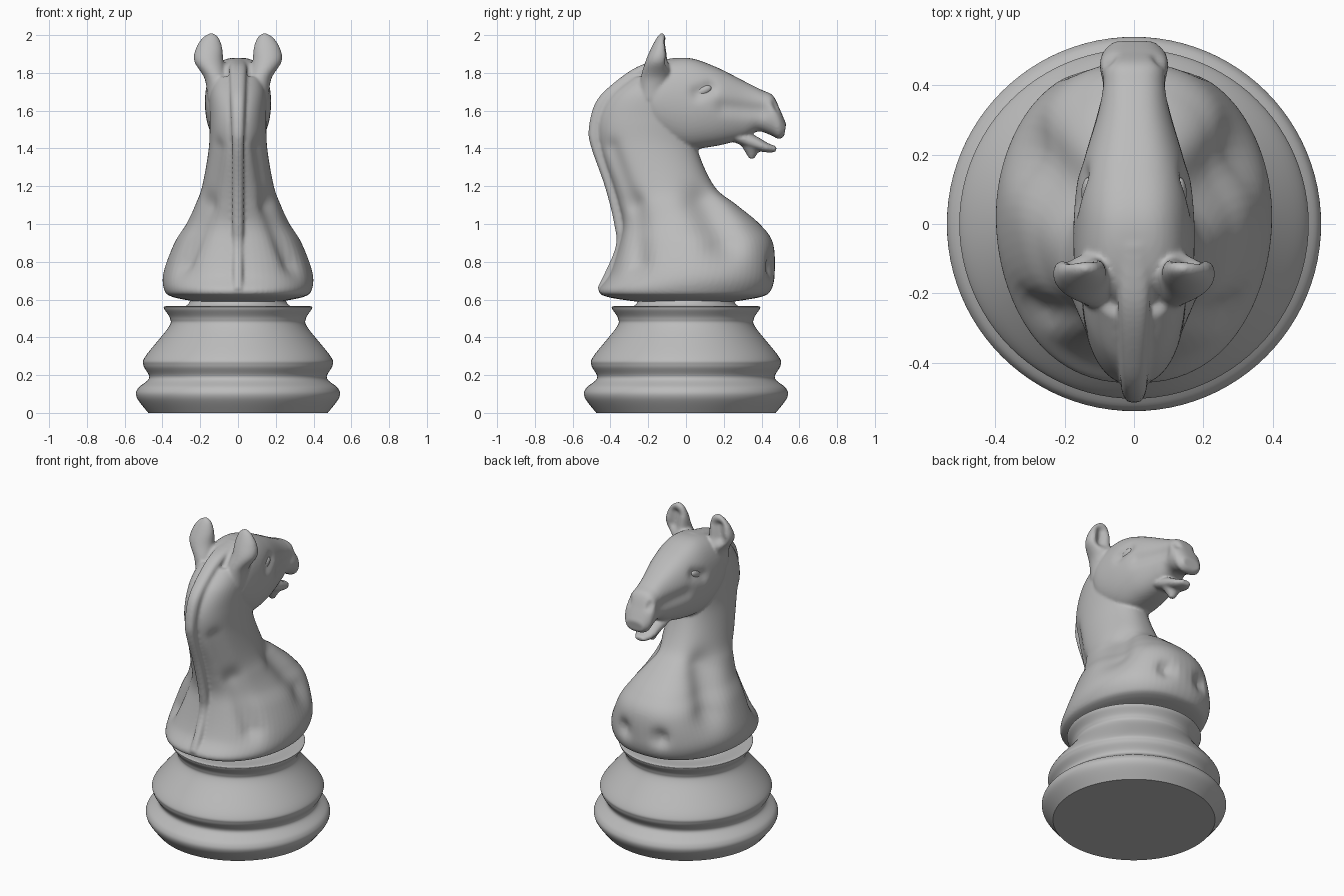
import bpy, bmesh, math
from mathutils import Vector

cube = bpy.data.objects.get("Cube")
if cube:
    bpy.data.objects.remove(cube, do_unlink=True)

colour = (.5, .5, .5, 1)
grey = bpy.data.materials.new("plain grey")
grey.use_nodes = True
grey.diffuse_color = colour
grey.node_tree.nodes["Principled BSDF"].inputs["Base Color"].default_value = colour


def spline(rows, steps):
    """Smooth curve through rows of any number of values."""
    rows = [Vector(row) for row in rows]
    result = []
    for i in range(len(rows) - 1):
        before, start, end = rows[max(i - 1, 0)], rows[i], rows[i + 1]
        after = rows[min(i + 2, len(rows) - 1)]
        leave, arrive = (end - before) / 2, (after - start) / 2
        for step in range(steps):
            t = step / steps
            ease = t * t * (3 - 2 * t)
            result.append(start.lerp(end, ease) + leave * t * (1 - t) ** 2
                          - arrive * t * t * (1 - t))
    return result + [rows[-1]]


def level(back, front, height, width, centre=0):
    """Station of a horizontal ring."""
    return back, height, front, height, width, centre


def loft(bm, stations, power=1, steps=8, sides=72):
    """Skin of rings; each station: y, z of one edge, y, z of the other, half width, x centre."""
    rings = []
    for back, top, front, bottom, width, centre in spline(stations, steps):
        ring = []
        for k in range(sides):
            angle = math.tau * k / sides
            along, across = (1 - math.cos(angle)) / 2, math.sin(angle)
            x = centre + width * math.copysign(abs(across) ** power, across)
            ring.append(bm.verts.new((x, back + along * (front - back),
                                      top + along * (bottom - top))))
        rings.append(ring)
    for ring, following in zip(rings, rings[1:]):
        for k in range(sides):
            bm.faces.new((ring[k - 1], ring[k], following[k], following[k - 1]))
    bm.faces.new(rings[0])
    bm.faces.new(rings[-1])
    return [vert for ring in rings for vert in ring]


def dent(verts, start, end, radius, depth, push):
    """Press a soft groove from start to end into both sides of the part."""
    start, end, push = Vector(start), Vector(end), Vector(push).normalized()
    along = end - start
    for vert in verts:
        mirror = math.copysign(1, vert.co.x)
        point = Vector((abs(vert.co.x), vert.co.y, vert.co.z))
        t = max(0, min(1, (point - start).dot(along) / along.length_squared))
        distance = (point - start - along * t).length
        move = push * depth * math.exp(-(distance / radius) ** 2)
        vert.co += Vector((move.x * mirror, move.y, move.z))


def finish(name, bm):
    """Turn the mesh into a smooth shaded object."""
    bmesh.ops.recalc_face_normals(bm, faces=bm.faces)
    mesh = bpy.data.meshes.new(name)
    bm.to_mesh(mesh)
    bm.free()
    mesh.materials.append(grey)
    obj = bpy.data.objects.new(name, mesh)
    bpy.context.collection.objects.link(obj)
    bpy.ops.object.select_all(action='DESELECT')
    obj.select_set(True)
    bpy.context.view_layer.objects.active = obj
    bpy.ops.object.shade_smooth_by_angle(angle=math.radians(40))
    return obj


# Turned base
profile = [(.475, 0), (.535, .08), (.53, .13), (.47, .185), (.5, .25), (.49, .3), (.37, .45),
           (.36, .5), (.39, .55), (.38, .565), (.28, .565), (.25, .6)]
bm = bmesh.new()
loft(bm, [level(-radius, radius, height, radius) for radius, height in profile], sides=96)
finish("turned_base", bm)

# Body and neck
bm = bmesh.new()
neck = loft(bm, [
    level(-.27, .26, .59, .23), level(-.42, .4, .615, .35), level(-.46, .45, .65, .39),
    level(-.4, .47, .74, .395), level(-.35, .46, .9, .34), level(-.335, .39, 1, .28),
    level(-.355, .27, 1.1, .23), level(-.385, .15, 1.2, .19), level(-.45, .06, 1.4, .155),
    level(-.46, .06, 1.55, .15), level(-.4, .05, 1.68, .15), level(-.28, 0, 1.78, .13)], .85)
# Neck groove, shoulder hollow and chest dimple
dent(neck, (.12, -.4, 1.4), (.18, -.3, 1.1), .05, .02, (-2, 1, 0))
dent(neck, (.2, -.3, 1.1), (.3, -.27, .8), .065, .045, (-2, 1, 0))
dent(neck, (.2, .1, 1.1), (.3, .2, .9), .1, .06, (-5, -1, 0))
dent(neck, (.13, .46, .78), (.13, .46, .77), .05, .035, (0, -1, 0))

# Head with upper lip
head = loft(bm, [
    (-.25, 1.76, -.23, 1.58, .1, 0), (-.16, 1.85, -.18, 1.48, .163, 0),
    (0, 1.88, -.03, 1.4, .175, 0), (.15, 1.835, .14, 1.41, .16, 0),
    (.32, 1.75, .3, 1.45, .115, 0), (.4, 1.71, .38, 1.49, .1, 0),
    (.46, 1.68, .45, 1.47, .1, 0), (.5, 1.6, .49, 1.45, .09, 0),
    (.53, 1.53, .52, 1.465, .06, 0)], .72)
# Eye socket, cheek hollow and nostril
dent(head, (.16, .06, 1.69), (.15, .13, 1.72), .035, .02, (-1, 0, 0))
dent(head, (.15, .2, 1.62), (.1, .4, 1.6), .04, .015, (-1, 0, 0))
dent(head, (.085, .48, 1.64), (.08, .49, 1.62), .02, .025, (-2, -1, 0))

# Lower jaw and chin tuft
loft(bm, [(.25, 1.5, .25, 1.435, .075, 0), (.36, 1.47, .35, 1.395, .07, 0),
          (.43, 1.43, .42, 1.38, .06, 0), (.48, 1.41, .475, 1.38, .03, 0)], .8)
loft(bm, [level(.29, .41, 1.42, .06), level(.335, .36, 1.345, .016)])

# Mane ridge down the back of the neck, wider toward the crown
ridge = [(-.06, 1.88), (-.24, 1.84), (-.39, 1.74), (-.48, 1.64), (-.515, 1.5), (-.5, 1.4),
         (-.43, 1.2), (-.38, 1), (-.375, .87), (-.47, .66)]
loft(bm, [(y, z, y + .07, z - .04, .03 + .04 * max(0, z - 1.4), 0) for y, z in ridge], .7)

# Cupped ears
for side in (1, -1):
    ear = loft(bm, [
        level(-.25, -.1, 1.66, .06, .1 * side), level(-.24, -.085, 1.77, .062, .115 * side),
        level(-.215, -.08, 1.86, .077, .154 * side), level(-.185, -.086, 1.93, .07, .153 * side),
        level(-.155, -.1, 1.985, .043, .145 * side), level(-.135, -.12, 2.01, .01, .14 * side)])
    dent(ear, (.165, -.08, 1.87), (.155, -.08, 1.94), .04, .045, (0, -1, 0))

# Blend the carved parts into one surface
horse = finish("horse_head_and_body", bm)
remesh = horse.modifiers.new("blend", 'REMESH')
remesh.mode = 'VOXEL'
remesh.voxel_size = .009
remesh.use_smooth_shade = True
soften = horse.modifiers.new("soften", 'SMOOTH')
soften.iterations = 3

# Almond eyes
for side, label in ((1, "left"), (-1, "right")):
    bm = bmesh.new()
    bmesh.ops.create_uvsphere(bm, u_segments=24, v_segments=12, radius=1)
    eye = finish(label + "_eye", bm)
    eye.scale = (.02, .048, .024)
    eye.rotation_euler.x = math.radians(25)
    eye.location = (side * .132, .09, 1.705)
